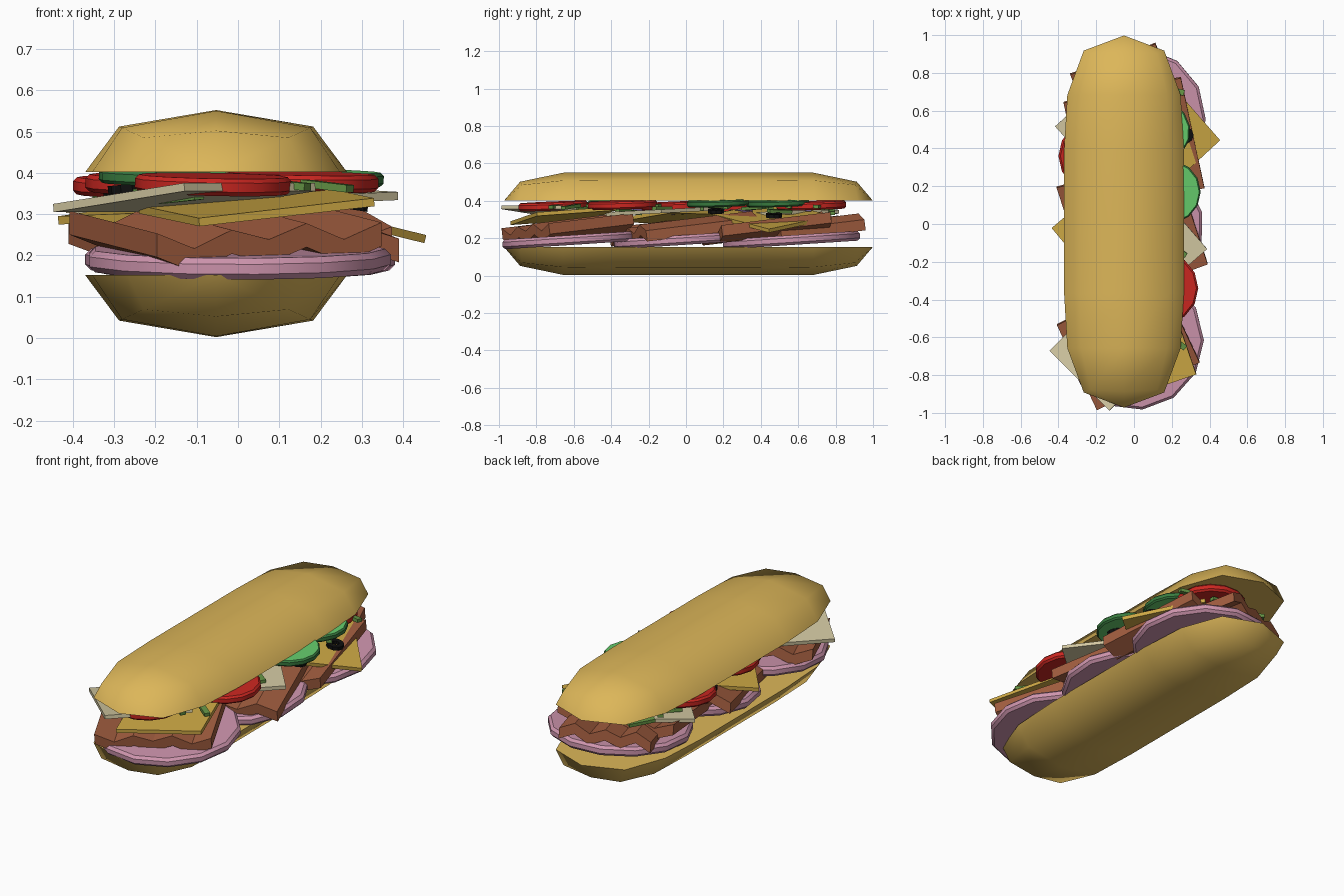
import bpy, bmesh, math, random
from mathutils import Matrix

if "Cube" in bpy.data.objects:
    bpy.data.objects.remove(bpy.data.objects["Cube"])

random.seed(4)


def mat(name, r, g, b):
    m = bpy.data.materials.new(name)
    m.diffuse_color = (r, g, b, 1)
    m.use_nodes = True
    m.node_tree.nodes["Principled BSDF"].inputs["Base Color"].default_value = m.diffuse_color
    return m


BREAD = mat("bread", 0.72, 0.47, 0.10)
HAM = mat("ham", 0.62, 0.30, 0.42)
MEAT = mat("meat", 0.36, 0.11, 0.05)
YELLOW = mat("yellow_cheese", 0.62, 0.40, 0.06)
WHITE = mat("white_cheese", 0.65, 0.58, 0.36)
RED = mat("tomato", 0.60, 0.02, 0.015)
SKIN = mat("cucumber_skin", 0.04, 0.20, 0.05)
FLESH = mat("cucumber_flesh", 0.13, 0.60, 0.15)
BLACK = mat("olive", 0.005, 0.005, 0.005)
LEAF = mat("pepper", 0.13, 0.30, 0.06)
PURPLE = mat("onion", 0.20, 0.12, 0.33)


def finish(name, bm, mats, loc=(0, 0, 0), tilt=(0, 0), spin=0, smooth=30):
    """Turn bm into an object: spin about its own axis, then tilt, then move."""
    bmesh.ops.recalc_face_normals(bm, faces=bm.faces)
    bm.transform(Matrix.Translation(loc) @ Matrix.Rotation(tilt[0], 4, 'X')
                 @ Matrix.Rotation(tilt[1], 4, 'Y') @ Matrix.Rotation(math.radians(spin), 4, 'Z'))
    me = bpy.data.meshes.new(name)
    for f in bm.faces:
        f.smooth = smooth > 0
    bm.to_mesh(me)
    bm.free()
    if smooth:
        me.set_sharp_from_angle(angle=math.radians(smooth))
    for m in mats:
        me.materials.append(m)
    ob = bpy.data.objects.new(name, me)
    bpy.context.collection.objects.link(ob)
    return ob


def prism(profile, depth):
    """Profile in x/z extruded symmetrically along y."""
    bm = bmesh.new()
    f = bm.faces.new([bm.verts.new((x, -depth / 2, z)) for x, z in profile])
    ext = bmesh.ops.extrude_face_region(bm, geom=[f])
    bmesh.ops.translate(bm, vec=(0, depth, 0),
                        verts=[v for v in ext["geom"] if isinstance(v, bmesh.types.BMVert)])
    if not f.is_valid or len(bm.faces) < len(profile) + 2:  # close the starting side
        bmesh.ops.holes_fill(bm, edges=bm.edges)
    return bm


def box(sx, sy, sz):
    h, k = sx / 2, sz / 2
    return prism([(-h, -k), (h, -k), (h, k), (-h, k)], sy)


def lathe(profile, n, closed=False):
    """Revolve (radius, z) points about z; cap both ends unless closed."""
    bm = bmesh.new()
    rings = [[bm.verts.new((r * math.cos(2 * math.pi * i / n), r * math.sin(2 * math.pi * i / n), z))
              for i in range(n)] for r, z in profile]
    pairs = list(zip(rings, rings[1:])) + ([(rings[-1], rings[0])] if closed else [])
    for a, b in pairs:
        for i in range(n):
            j = (i + 1) % n
            bm.faces.new((a[i], a[j], b[j], b[i]))
    if not closed:
        bm.faces.new(rings[0])
        bm.faces.new(rings[-1])
    return bm


def disc(r, h, bevel, n):
    k = h / 2
    return lathe([(r - bevel, -k), (r, -k + bevel), (r, k - bevel), (r - bevel, k)], n)


# Bread halves: rim, shoulder and spine points per station, mirrored front/back
def bun(name, z, up):
    half = [  # (rim half width, rim y), (shoulder x, y, z), (spine y, z)
        ((0.213, 0.905), (0.175, 0.89, 0.083), (0.90, 0.10)),
        ((0.300, 0.67), (0.228, 0.67, 0.107), (0.67, 0.148)),
        ((0.317, 0.38), (0.235, 0.38, 0.110), (0.38, 0.150))]
    bm = bmesh.new()
    rows = []
    for s, order in ((-1, half), (1, half[::-1])):
        for (rx, ry), (mx, my, mz), (cy, cz) in order:
            rows.append([bm.verts.new(p) for p in (
                (-rx, s * ry, 0), (-mx, s * my, mz), (0, s * cy, cz), (mx, s * my, mz), (rx, s * ry, 0))])
    for a, b in zip(rows, rows[1:]):
        for i in range(4):
            bm.faces.new((a[i], a[i + 1], b[i + 1], b[i]))
    tips = []
    for s, r in ((-1, rows[0]), (1, rows[-1])):
        t = bm.verts.new((0, s * 0.985, 0))
        tips.append(t)
        bm.faces.new((t, r[2], r[1], r[0]))
        bm.faces.new((t, r[4], r[3], r[2]))
    bm.faces.new([tips[0]] + [r[4] for r in rows] + [tips[1]] + [r[0] for r in rows[::-1]])
    if not up:
        bm.transform(Matrix.Diagonal((1, 1, -1, 1)))
    finish(name, bm, [BREAD], (-0.053, 0.013, z), smooth=52)


bun("top_bread", 0.402, True)
bun("bottom_bread", 0.152, False)

# Overlapping ham rounds
for i, (x, y) in enumerate([(0.0, -0.615), (0.0, -0.02), (0.01, 0.565)]):
    finish(f"ham_{i}", disc(0.37, 0.052, 0.014, 13), [HAM], (x, y, 0.19), (0.065, 0), 13 * i)

# Crinkled meat slices folded along one direction: x, y, z, width, depth, spin
waves = [0.02, -0.022, 0.018, -0.01, 0.024, -0.02, 0.016]
meats = [(-0.03, -0.63, 0.247, 0.60, 0.50, 25), (-0.01, -0.01, 0.252, 0.635, 0.635, 18),
         (0.0, 0.42, 0.252, 0.635, 0.60, 12), (-0.03, 0.65, 0.25, 0.48, 0.48, 20)]
for i, (x, y, z, w, d, spin) in enumerate(meats):
    top = [((k / 6 - 0.5) * w, h * (-1) ** i) for k, h in enumerate(waves)]
    prof = [(px, pz + 0.029) for px, pz in top] + [(px, pz - 0.029) for px, pz in top[::-1]]
    finish(f"meat_slice_{i}", prism(prof, d), [MEAT], (x, y, z), (0.12, 0), spin, 0)

# Square cheese slices: x, y, z, tilt x, tilt y, spin
yellow = [(0.045, -0.655, 0.32, 0.10, -0.08, 19), (0.145, 0.46, 0.315, 0.0, 0.24, 42),
          (-0.12, -0.05, 0.315, 0.05, -0.10, 40)]
white = [(-0.13, -0.67, 0.34, -0.08, -0.08, 45), (0.07, -0.11, 0.345, 0.05, 0.0, 41),
         (-0.10, 0.50, 0.325, 0.05, -0.04, 42)]
for kind, m, slices in (("yellow_cheese", YELLOW, yellow), ("white_cheese", WHITE, white)):
    for i, (x, y, z, tx, ty, sp) in enumerate(slices):
        finish(f"{kind}_{i}", box(0.45, 0.45, 0.02), [m], (x, y, z), (tx, ty), sp, 0)

# Tomato slices
for i, (x, y, z, tx) in enumerate([(-0.06, -0.71, 0.372, 0.04), (0.15, -0.34, 0.378, 0.03), (-0.21, 0.36, 0.365, 0.04),
                                   (-0.18, -0.06, 0.372, 0.04), (0.04, 0.67, 0.375, 0.03)]):
    finish(f"tomato_{i}", disc(0.19, 0.042, 0.01, 14), [RED], (x, y, z), (tx, 0.02))

# Cucumber slices with a dark skin band
for i, (x, y) in enumerate([(0.185, 0.17), (0.13, 0.49), (-0.17, -0.36)]):
    bm = disc(0.168, 0.034, 0.008, 14)
    for f in bm.faces:
        f.material_index = int(len(f.verts) > 4)
    finish(f"cucumber_{i}", bm, [SKIN, FLESH], (x, y, 0.388), (0.03, 0.03), 10 * i)

# Olive rings
for i, (x, y, z) in enumerate([(0.26, 0.16, 0.345), (0.27, 0.47, 0.322), (-0.27, -0.2, 0.362), (-0.28, 0.2, 0.345)]):
    bm = lathe([(0.02, -0.01), (0.045, -0.01), (0.045, 0.01), (0.02, 0.01)], 10, True)
    finish(f"olive_ring_{i}", bm, [BLACK], (x, y, z), (0, 0.15 if x > 0 else -0.1))

# Scattered pepper and onion strips
for i in range(44):
    onion = i % 5 == 4
    side = 1 if i % 2 else -1
    loc = (-0.03 + side * random.uniform(0.06, 0.26), -0.72 + 1.5 * i / 43, random.uniform(0.335, 0.375))
    finish(f"onion_strip_{i}" if onion else f"pepper_strip_{i}", box(0.14, 0.03, 0.018),
           [PURPLE if onion else LEAF], loc, (random.uniform(-0.1, 0.1), random.uniform(-0.12, 0.12)),
           random.uniform(-60, 60), 0)
